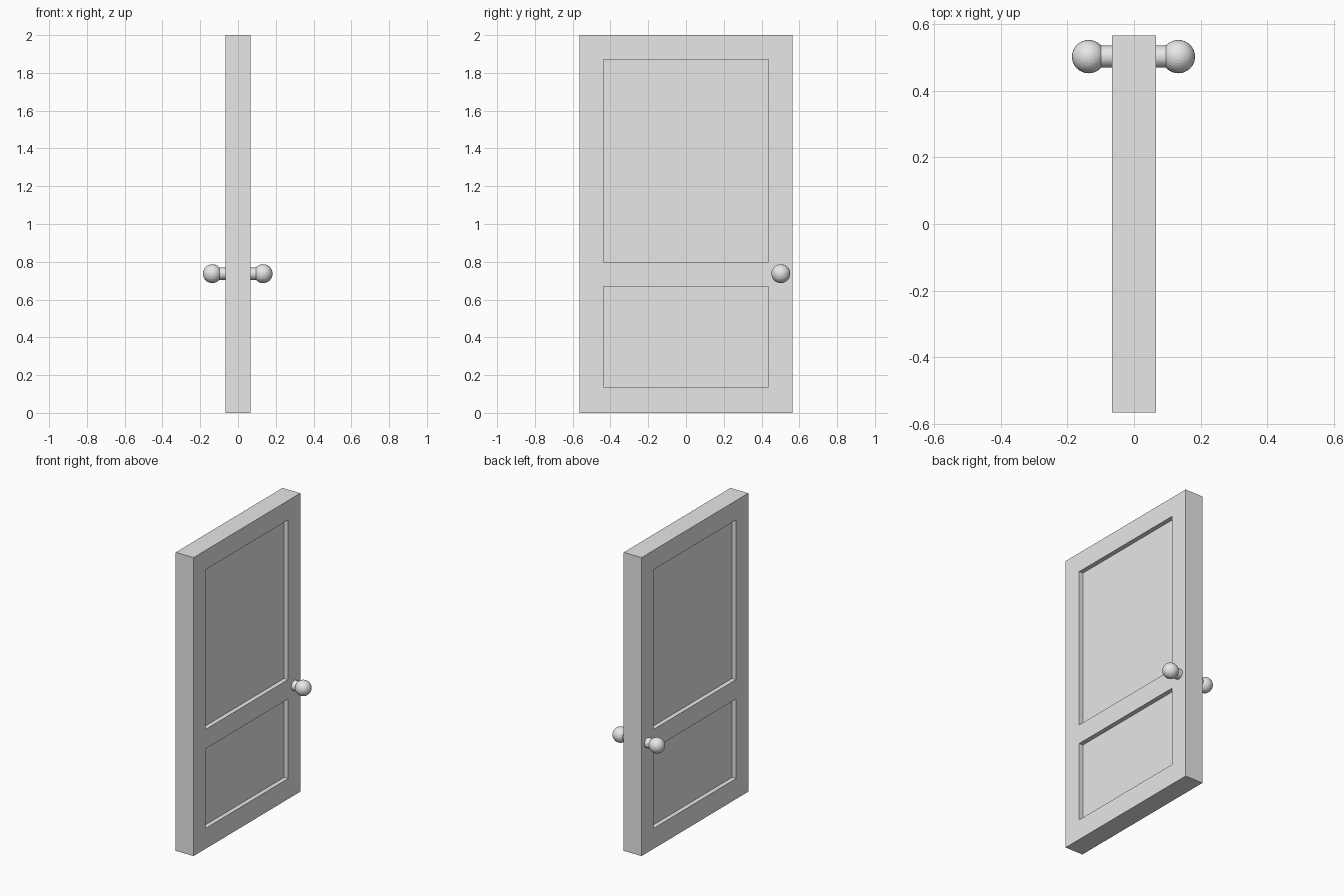
import bpy
import bmesh
from math import radians
from mathutils import Matrix, Vector

if "Cube" in bpy.data.objects:
    bpy.data.objects.remove(bpy.data.objects["Cube"], do_unlink=True)

grey = bpy.data.materials.new("light_grey")
grey.use_nodes = True
grey.diffuse_color = (0.8, 0.8, 0.8, 1)
grey.node_tree.nodes["Principled BSDF"].inputs["Base Color"].default_value = (0.8, 0.8, 0.8, 1)


def finish(bm, name):
    mesh = bpy.data.meshes.new(name)
    bm.to_mesh(mesh)
    bm.free()
    mesh.materials.append(grey)
    obj = bpy.data.objects.new(name, mesh)
    bpy.context.collection.objects.link(obj)
    return obj


# Door slab with two recessed panels on each broad side
half_thick, half_width, height, recess = 0.066, 0.565, 2.0, 0.03
panel_y = (-0.437, 0.437)
panel_z = ((0.137, 0.67), (0.80, 1.87))

bm = bmesh.new()
bmesh.ops.create_cube(bm, size=1, matrix=Matrix.Translation((0, 0, height / 2))
                      @ Matrix.Diagonal((2 * half_thick, 2 * half_width, height, 1)))
cuts = [(Vector((0, y, 0)), Vector((0, 1, 0))) for y in panel_y]
cuts += [(Vector((0, 0, z)), Vector((0, 0, 1))) for pair in panel_z for z in pair]
for point, normal in cuts:
    bmesh.ops.bisect_plane(bm, geom=bm.verts[:] + bm.edges[:] + bm.faces[:],
                           plane_co=point, plane_no=normal)
bm.normal_update()


def in_panel(face):
    c = face.calc_center_median()
    return (abs(face.normal.x) > 0.9 and panel_y[0] < c.y < panel_y[1]
            and any(low < c.z < high for low, high in panel_z))


bmesh.ops.inset_individual(bm, faces=[f for f in bm.faces if in_panel(f)],
                           thickness=0, depth=-recess)
finish(bm, "door_slab")

# Knob and neck on each broad side
knob_y, knob_z = 0.502, 0.737
for side, knob_x, label in ((1, 0.133, "left"), (-1, -0.136, "right")):
    bm = bmesh.new()
    bmesh.ops.create_uvsphere(bm, u_segments=32, v_segments=16, radius=0.05,
                              matrix=Matrix.Translation((knob_x, knob_y, knob_z)))
    finish(bm, label + "_knob")

    bm = bmesh.new()
    inner = side * (half_thick - 0.005)
    bmesh.ops.create_cone(bm, cap_ends=True, segments=32, radius1=0.033, radius2=0.033,
                          depth=abs(knob_x - inner),
                          matrix=Matrix.Translation(((knob_x + inner) / 2, knob_y, knob_z))
                          @ Matrix.Rotation(radians(90), 4, "Y"))
    finish(bm, label + "_knob_neck")
